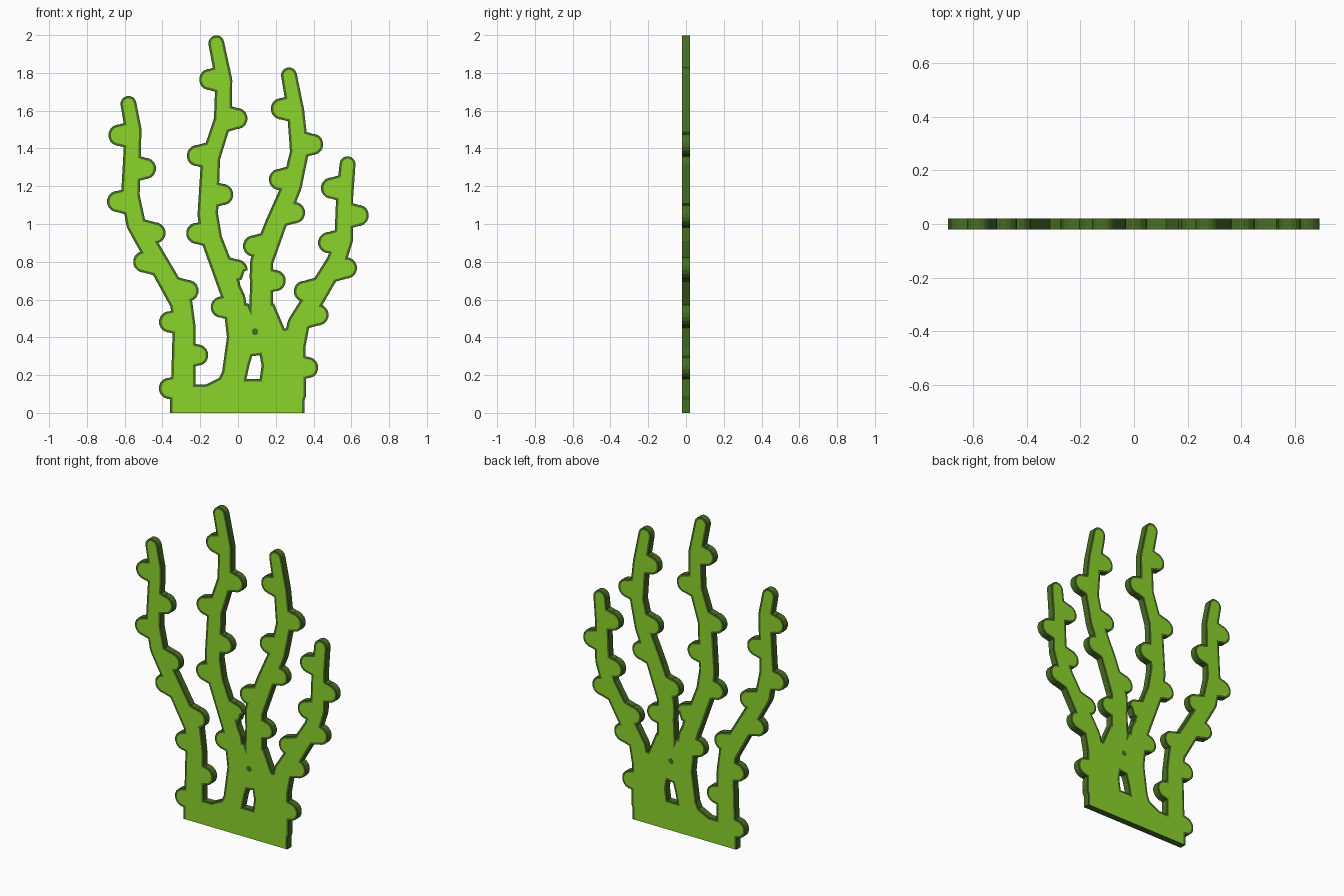
import bpy, bmesh, math
from mathutils import Vector
from mathutils.geometry import delaunay_2d_cdt

if "Cube" in bpy.data.objects:
    bpy.data.objects.remove(bpy.data.objects["Cube"])

HALF, RIM, BUMP, REACH = 0.02, 0.013, 0.057, 0.073  # half thickness, dark rim, bump radius and offset
FOOT_W, TIP_W = 0.066, 0.042                        # stalk half width at foot and tip

def material(name, rgb):
    m = bpy.data.materials.new(name)
    m.diffuse_color = (*rgb, 1)
    m.use_nodes = True
    m.node_tree.nodes["Principled BSDF"].inputs["Base Color"].default_value = m.diffuse_color
    return m

# Stalks: centre line (x, z); height of top and bottom bump; number of bumps
stalks = [
    ([(-.29, .1), (-.285, .45), (-.3, .58), (-.46, .86), (-.54, 1), (-.57, 1.15),
      (-.555, 1.5), (-.58, 1.636)], 1.47, .13, 9),
    ([(-.02, .2), (.005, .4), (-.02, .6), (-.14, .92), (-.16, 1.05), (-.145, 1.35),
      (-.08, 1.55), (-.075, 1.76), (-.115, 1.957)], 1.765, .56, 7),
    ([(.12, .5), (.125, .8), (.2, 1), (.285, 1.2), (.325, 1.38), (.305, 1.6),
      (.27, 1.787)], 1.61, .7, 6),
    ([(.295, .1), (.295, .35), (.32, .47), (.52, .8), (.56, .92), (.565, 1.15),
      (.58, 1.317)], 1.19, .24, 8),
]
trunk = [(-.36, -.1), (.352, -.1), (.352, .35), (.245, .45), (.19, .58), (-.04, .58),
         (-.055, .28), (-.1, .185), (-.17, .15), (-.36, .15)]
holes = [[(.06, .57), (.065, .7), (.05, .755), (.035, .75), (.01, .68)],
         [(.045, .18), (.115, .18), (.125, .25), (.115, .305), (.075, .3), (.06, .25)]]

polys, tags = [], []

def add(points, tag):
    polys.append([Vector((x, max(z, 0))) for x, z in points])
    tags.append(tag)

def disc(c, r, tag, n=16):
    angles = [math.tau * (i + .5) / n for i in range(n)]
    add([(c.x + r * math.cos(a), c.y + r * math.sin(a)) for a in angles], tag)

def link(a, ra, b, rb, tag):
    d = (b - a).normalized()
    n = Vector((d.y, -d.x))
    add([a + n * ra, b + n * rb, b - n * rb, a - n * ra], tag)

def inset(points, d):
    out = []
    for i, p in enumerate(points):
        a, p, b = Vector(points[i - 1]), Vector(p), Vector(points[(i + 1) % len(points)])
        u, v = (p - a).normalized(), (b - p).normalized()
        n1, n2 = Vector((-u.y, u.x)), Vector((-v.y, v.x))
        out.append(p + (n1 + n2) * d / (1 + n1.dot(n2)))
    return out

def inside(p, poly):
    hit = False
    for a, b in zip(poly, poly[1:] + poly[:1]):
        if (a.y > p.y) != (b.y > p.y) and p.x < a.x + (b.x - a.x) * (p.y - a.y) / (b.y - a.y):
            hit = not hit
    return hit

def lengths(path):
    s = [0]
    for a, b in zip(path, path[1:]):
        s.append(s[-1] + (b - a).length)
    return s

def lookup(xs, ys, x):
    for i in range(len(xs) - 1):
        if x <= xs[i + 1]:
            break
    return ys[i] + (ys[i + 1] - ys[i]) * (x - xs[i]) / (xs[i + 1] - xs[i])

def build_stalk(points, top, bottom, count, d, tag):
    path = [Vector(p) for p in points]
    s, zs = lengths(path), [p.y for p in path]
    w = [FOOT_W + (TIP_W - FOOT_W) * t / s[-1] - d for t in s]
    for p, r in zip(path, w):
        disc(p, r, tag)
    for i in range(len(path) - 1):
        link(path[i], w[i], path[i + 1], w[i + 1], tag)
    # bumps: evenly spaced along the stalk, alternating left and right from the top
    s0, s1 = lookup(zs, s, top), lookup(zs, s, bottom)
    for k in range(count):
        t = s0 + (s1 - s0) * k / (count - 1)
        axis = Vector((lookup(s, [p.x for p in path], t), lookup(s, zs, t)))
        c = axis + Vector((REACH if k % 2 else -REACH, 0))
        disc(c, BUMP - d, tag)
        link(c, BUMP - d, axis, BUMP + .02 - d, tag)

# Overlapping shapes: full outline (dark), then the same shapes narrowed (bright)
for tag, d in (("body", 0), ("bright", RIM)):
    add(inset(trunk, d), tag)
    for st in stalks:
        build_stalk(*st, d, tag)
for h in holes:
    add(h, "hole")
    add(inset(h, -RIM), "dark")
disc(Vector((.09, .43)), .018, "dark", 8)      # small dark spot

# Cut the flat sheet along every shape edge and keep what lies in the outline
coords, faces = [], []
for p in polys:
    faces.append(list(range(len(coords), len(coords) + len(p))))
    coords += p
vs, _, fs, _, _, _ = delaunay_2d_cdt(coords, [], faces, 0, 1e-5)
boxes = [(min(v.x for v in p), max(v.x for v in p), min(v.y for v in p), max(v.y for v in p))
         for p in polys]

bm = bmesh.new()
bv = [bm.verts.new((v.x, -HALF, v.y)) for v in vs]
for f in fs:
    c = sum((vs[i] for i in f), Vector((0, 0))) / len(f)
    kinds = {t for p, t, (x0, x1, z0, z1) in zip(polys, tags, boxes)
             if x0 <= c.x <= x1 and z0 <= c.y <= z1 and inside(c, p)}
    if not kinds or "hole" in kinds or kinds == {"dark"}:
        continue
    face = bm.faces.new([bv[i] for i in f])
    face.material_index = 0 if "bright" in kinds and "dark" not in kinds else 1
bmesh.ops.delete(bm, geom=[v for v in bm.verts if not v.link_faces], context='VERTS')

# Thicken the sheet; edge walls take the dark colour
ext = bmesh.ops.extrude_face_region(bm, geom=bm.faces[:], use_keep_orig=True)
for g in ext["geom"]:
    if isinstance(g, bmesh.types.BMVert):
        g.co.y = HALF
for f in bm.faces:
    ys = [v.co.y for v in f.verts]
    if max(ys) - min(ys) > HALF:
        f.material_index = 1
bmesh.ops.recalc_face_normals(bm, faces=bm.faces[:])

me = bpy.data.meshes.new("seaweed_plate")
bm.to_mesh(me)
bm.free()
me.materials.append(material("leaf green", (.26, .66, .023)))
me.materials.append(material("dark green edge", (.068, .155, .017)))
ob = bpy.data.objects.new("seaweed_plate", me)
bpy.context.collection.objects.link(ob)
